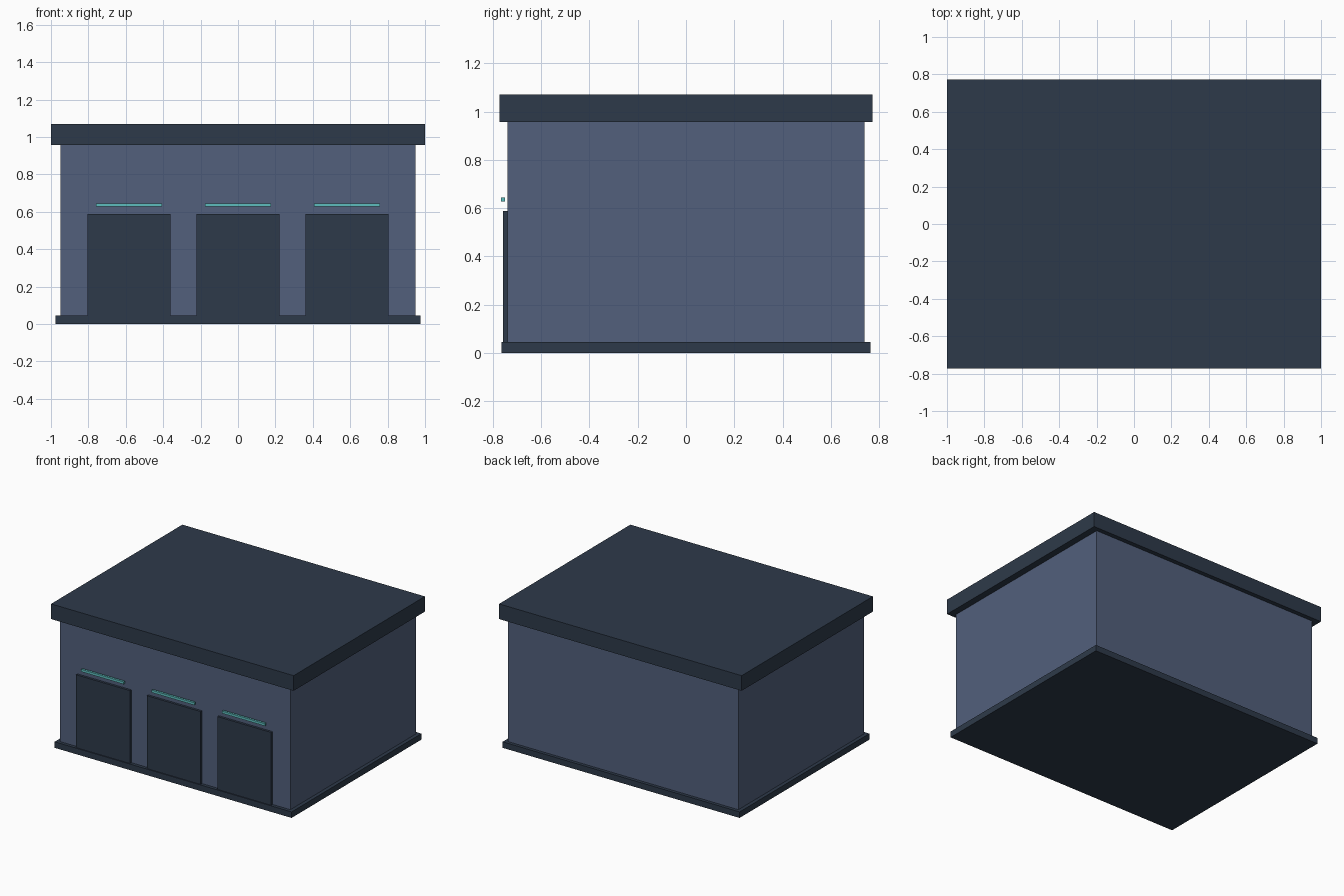
import bpy

cube = bpy.data.objects.get("Cube")
if cube:
    bpy.data.objects.remove(cube, do_unlink=True)


def material(name, rgb):
    mat = bpy.data.materials.new(name)
    mat.use_nodes = True
    mat.diffuse_color = (*rgb, 1)
    mat.node_tree.nodes["Principled BSDF"].inputs["Base Color"].default_value = (*rgb, 1)
    return mat


def box(name, low, high, mat):
    """Box between two opposite corners."""
    bpy.ops.mesh.primitive_cube_add(size=1)
    obj = bpy.context.object
    obj.name = name
    for v in obj.data.vertices:
        v.co = [h if c > 0 else l for c, l, h in zip(v.co, low, high)]
    obj.data.materials.append(mat)
    return obj


slate = material("dark slate", (0.027, 0.042, 0.068))
wall_blue = material("dusty blue", (0.084, 0.117, 0.202))
teal = material("teal light", (0.11, 0.51, 0.51))

# Main building shell
box("foundation", (-0.977, -0.764, 0), (0.977, 0.764, 0.045), slate)
box("walls", (-0.95, -0.74, 0.02), (0.95, 0.74, 0.98), wall_blue)
box("roof_slab", (-1, -0.773, 0.957), (1, 0.773, 1.07), slate)

# Three bay doors, each with a light strip standing off the wall above it
for side, x in (("right", -0.582), ("middle", 0), ("left", 0.582)):
    box(f"{side}_bay_door", (x - 0.222, -0.757, 0.03), (x + 0.222, -0.735, 0.588), slate)
    box(f"{side}_light_strip", (x - 0.176, -0.766, 0.627), (x + 0.176, -0.75, 0.645), teal)
